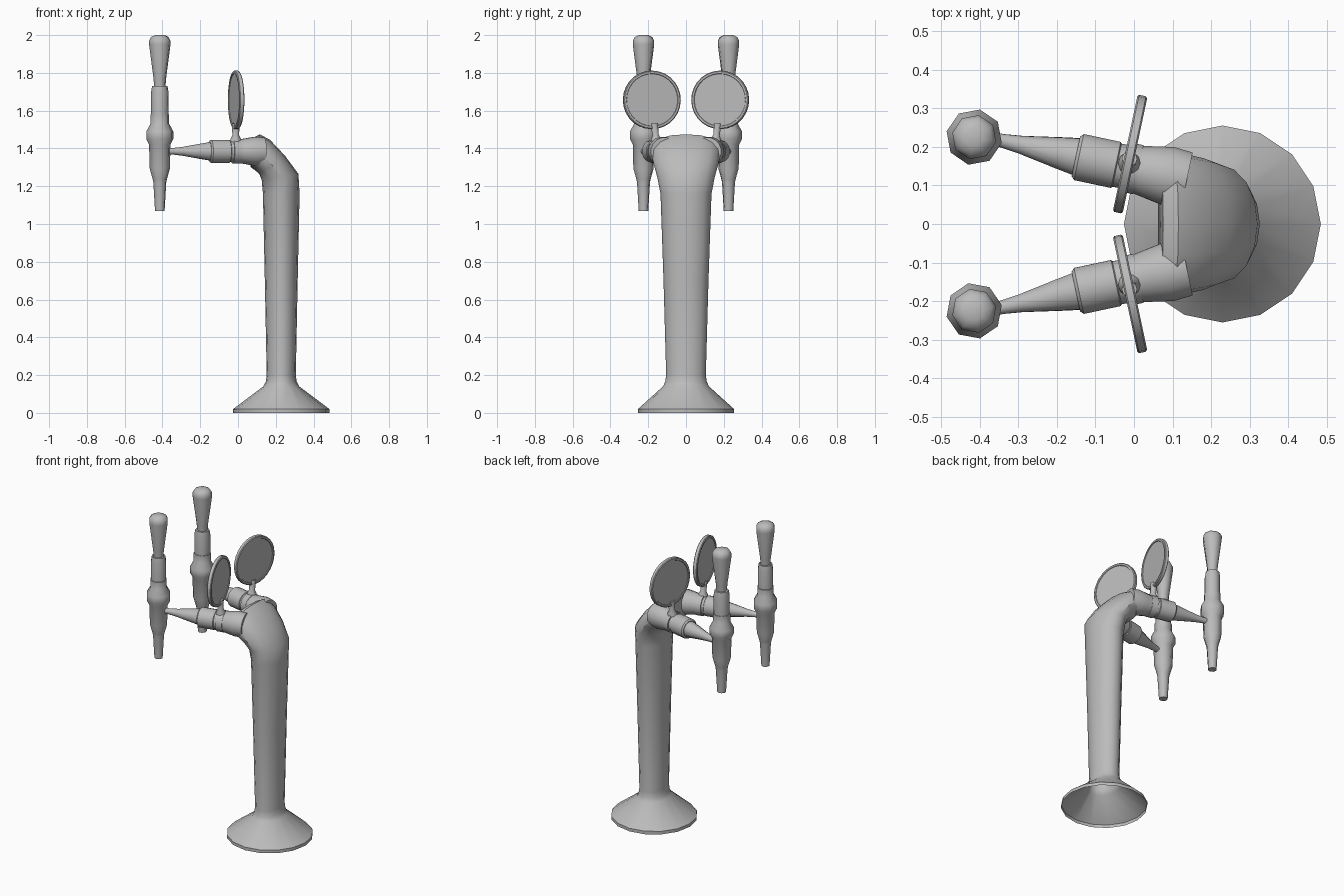
import bpy, bmesh, math
from mathutils import Vector, Matrix

if "Cube" in bpy.data.objects:
    bpy.data.objects.remove(bpy.data.objects["Cube"])

# One brushed metal colour
metal = bpy.data.materials.new("grey metal")
metal.use_nodes = True
GREY = (0.5, 0.5, 0.5, 1)
metal.diffuse_color = GREY
metal.node_tree.nodes["Principled BSDF"].inputs["Base Color"].default_value = GREY


def loft(name, rings, cap_start=True, cap_end=True, angle=40):
    """Skin a list of equal rings of points."""
    bm = bmesh.new()
    loops = [[bm.verts.new(p) for p in ring] for ring in rings]
    n = len(loops[0])
    for a, b in zip(loops, loops[1:]):
        for i in range(n):
            j = (i + 1) % n
            bm.faces.new((a[i], a[j], b[j], b[i]))
    if cap_start:
        bm.faces.new(loops[0][::-1])
    if cap_end:
        bm.faces.new(loops[-1])
    bmesh.ops.recalc_face_normals(bm, faces=bm.faces)
    mesh = bpy.data.meshes.new(name)
    bm.to_mesh(mesh)
    bm.free()
    mesh.materials.append(metal)
    obj = bpy.data.objects.new(name, mesh)
    bpy.context.collection.objects.link(obj)
    bpy.ops.object.select_all(action='DESELECT')
    obj.select_set(True)
    bpy.context.view_layer.objects.active = obj
    bpy.ops.object.shade_smooth_by_angle(angle=math.radians(angle))
    return obj


def lathe(name, origin, axis, profile, sides, turn=0.0, angle=40):
    """Revolve (distance, radius) pairs about an axis through origin."""
    rot = Vector((0, 0, 1)).rotation_difference(Vector(axis)).to_matrix()
    rings = []
    for d, r in profile:
        rings.append([Vector(origin) + rot @ Vector((r * math.cos(t), r * math.sin(t), d))
                      for t in (turn + math.tau * i / sides for i in range(sides))])
    return loft(name, rings, angle=angle)


def oval(upper, lower, half_width, sides=16, power=1.0):
    """Oval ring between two points in the x-z plane; low power squares it."""
    u, l = Vector((upper[0], 0, upper[1])), Vector((lower[0], 0, lower[1]))
    mid, half = (u + l) / 2, (u - l) / 2
    ring = []
    for i in range(sides):
        t = math.tau * i / sides
        c, s = math.cos(t), math.sin(t)
        c = math.copysign(abs(c) ** power, c)
        s = math.copysign(abs(s) ** power, s)
        ring.append(mid + half * c + Vector((0, half_width * s, 0)))
    return ring


# Flared foot (open below), tapered column and wide bend as one skin
CX = 0.229
column = [oval((CX + rx, z), (CX - rx, z), ry) for z, rx, ry in (
    (0, 0.255, 0.255), (0.02, 0.255, 0.255), (0.14, 0.095, 0.122),
    (0.165, 0.082, 0.11), (0.2, 0.077, 0.105), (0.7, 0.087, 0.119), (1.16, 0.097, 0.135))]
column += [
    oval((0.32, 1.265), (0.126, 1.23), 0.152),
    oval((0.25, 1.36), (0.113, 1.265), 0.17, power=0.92),
    oval((0.17, 1.445), (0.09, 1.285), 0.182, power=0.88),
    oval((0.115, 1.475), (0.068, 1.3), 0.184, power=0.85),
    oval((0.075, 1.455), (0.062, 1.325), 0.165, power=0.85),
]
loft("column", column, cap_start=False, angle=35)

ARM_Z = 1.385
for side, label in ((1, "left"), (-1, "right")):
    out = Vector((-0.978, 0.208 * side, 0))       # direction of the arm
    root = Vector((0, 0.143 * side, ARM_Z))

    # Branch leaving the bend
    lathe(label + "_branch", root, out,
          [(-0.14, 0.074), (-0.09, 0.078), (-0.05, 0.071), (0.0, 0.062)], 16)
    # Band that carries the sign
    lathe(label + "_sign_band", root, out, [(-0.012, 0.066), (0.03, 0.066)], 16)
    # Sleeve and tapering spout pipe
    lathe(label + "_sleeve", root, out,
          [(0.02, 0.058), (0.045, 0.058), (0.048, 0.062), (0.146, 0.062), (0.154, 0.053)], 16)
    lathe(label + "_pipe", root, out,
          [(0.14, 0.052), (0.2, 0.042), (0.3, 0.024), (0.35, 0.018), (0.4, 0.018)], 12)

    # Sign stem and round sign with a shallow rim on both faces
    lathe(label + "_sign_stem", root + Vector((-0.012, 0.008 * side, 0)), (0, 0.12 * side, 1),
          [(0.04, 0.032), (0.065, 0.028), (0.085, 0.018), (0.15, 0.02)], 10)
    lathe(label + "_sign", (-0.01, 0.181 * side, 1.657), out,
          [(-0.009, 0.138), (-0.013, 0.14), (-0.013, 0.15), (-0.009, 0.155),
           (0.009, 0.155), (0.013, 0.15), (0.013, 0.14), (0.009, 0.138)], 28, angle=30)

    # Tap body, neck and handle
    tap = Vector((-0.414, 0.225 * side, 0))
    turn = math.radians(-12 * side)
    lathe(label + "_tap", tap, (0, 0, 1),
          [(1.07, 0.026), (1.22, 0.035), (1.235, 0.038), (1.295, 0.055), (1.42, 0.058),
           (1.45, 0.073), (1.49, 0.073), (1.53, 0.051), (1.58, 0.051)], 8, turn, 50)
    lathe(label + "_tap_neck", tap, (0, 0, 1),
          [(1.57, 0.047), (1.7, 0.047), (1.73, 0.042)], 8, turn, 50)
    lathe(label + "_handle", tap, (0, 0, 1),
          [(1.72, 0.03), (1.77, 0.034), (1.95, 0.058), (1.97, 0.058),
           (1.99, 0.047), (2.0, 0.025)], 8, turn, 50)
